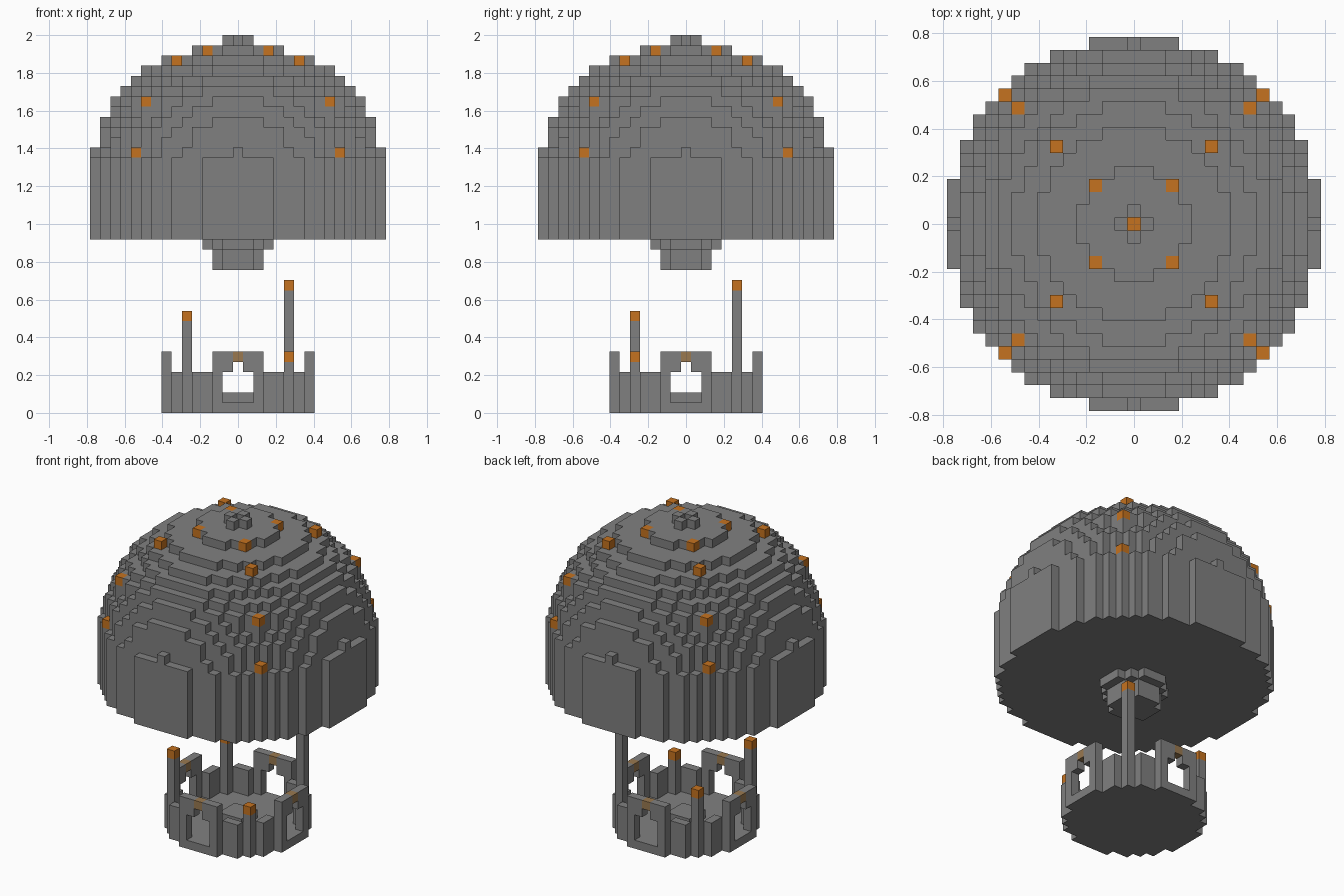
import bpy, bmesh

cube = bpy.data.objects.get("Cube")
if cube:
    bpy.data.objects.remove(cube, do_unlink=True)

S = 2 / 37  # edge of one block
GREY, ORANGE, BROWN = range(3)


def material(name, rgb):
    m = bpy.data.materials.new(name)
    m.use_nodes = True
    m.diffuse_color = (*rgb, 1)
    m.node_tree.nodes["Principled BSDF"].inputs["Base Color"].default_value = (*rgb, 1)
    return m


MATERIALS = [material("stone grey", (0.216, 0.216, 0.216)),
             material("lamp orange", (0.56, 0.17, 0.014)),
             material("dull lamp brown", (0.32, 0.19, 0.08))]


def disc(r2):
    """Block columns whose squared distance from the axis is at most r2."""
    n = range(-15, 16)
    return {(x, y) for x in n for y in n if x * x + y * y <= r2}


def layers(cells, columns, bottom, top, mat=GREY):
    for x, y in columns:
        for z in range(bottom, top + 1):
            cells[x, y, z] = mat


def corners(n):
    return [(x, y) for x in (-n, n) for y in (-n, n)]


def build(name, cells):
    """Skin the blocks, leaving out hidden faces, and merge flat areas."""
    bm = bmesh.new()
    for cell, mat in cells.items():
        for axis in range(3):
            for side in (0, 1):
                near = list(cell)
                near[axis] += 2 * side - 1
                if tuple(near) in cells:
                    continue
                u, v = (axis + 1) % 3, (axis + 2) % 3
                loop = [(0, 0), (1, 0), (1, 1), (0, 1)]
                verts = []
                for a, b in (loop if side else reversed(loop)):
                    p = list(cell)
                    p[axis] += side
                    p[u] += a
                    p[v] += b
                    verts.append(bm.verts.new(((p[0] - 0.5) * S, (p[1] - 0.5) * S, p[2] * S)))
                bm.faces.new(verts).material_index = mat
    bmesh.ops.remove_doubles(bm, verts=bm.verts, dist=S / 100)
    bmesh.ops.dissolve_limit(bm, angle_limit=0.01, verts=bm.verts, edges=bm.edges,
                             delimit={'MATERIAL'})
    mesh = bpy.data.meshes.new(name)
    bm.to_mesh(mesh)
    bm.free()
    for m in MATERIALS:
        mesh.materials.append(m)
    bpy.context.collection.objects.link(bpy.data.objects.new(name, mesh))


# Balloon: straight band, then shrinking discs up to the crown
balloon = {}
layers(balloon, disc(210), 17, 24)
for i, r2 in enumerate([196, 193, 186, 174, 162, 150, 130, 110, 88, 56, 18]):
    layers(balloon, disc(r2), 25 + i, 25 + i)
layers(balloon, disc(1) - {(0, 0)}, 36, 36)

# Lamps on the balloon's diagonals and in its crown
for n, z in ((10, 25), (9, 30), (6, 34), (3, 35)):
    layers(balloon, corners(n), z, z, ORANGE)
balloon[0, 0, 35] = ORANGE
build("balloon", balloon)

# Burner under the balloon
burner = {}
layers(burner, disc(5), 14, 15)
layers(burner, disc(10), 16, 16)
build("burner", burner)

# Basket: floor with a low middle step, and a one-block wall
basket = {}
layers(basket, disc(56), 0, 0)
layers(basket, disc(2), 1, 1)
layers(basket, disc(56) - disc(42), 0, 3)

# Raised panel with an arched window and a dull lamp on each side
for dx, dy in ((1, 0), (-1, 0), (0, 1), (0, -1)):
    def at(t):
        return (7 * dx + t * dy, 7 * dy + t * dx)
    layers(basket, [at(t) for t in range(-2, 3)], 0, 5)
    opening = [(t, z) for t in (-1, 0, 1) for z in (1, 2, 3)] + [(0, 4)]
    for t, z in opening:
        del basket[(*at(t), z)]
    basket[(*at(0), 5)] = BROWN

# Corner posts of different heights, each with a lamp on top
for (x, y), top in zip(corners(5), (9, 7, 5, 12)):
    layers(basket, [(x, y)], 0, top)
    basket[x, y, top] = ORANGE
build("basket_and_posts", basket)
